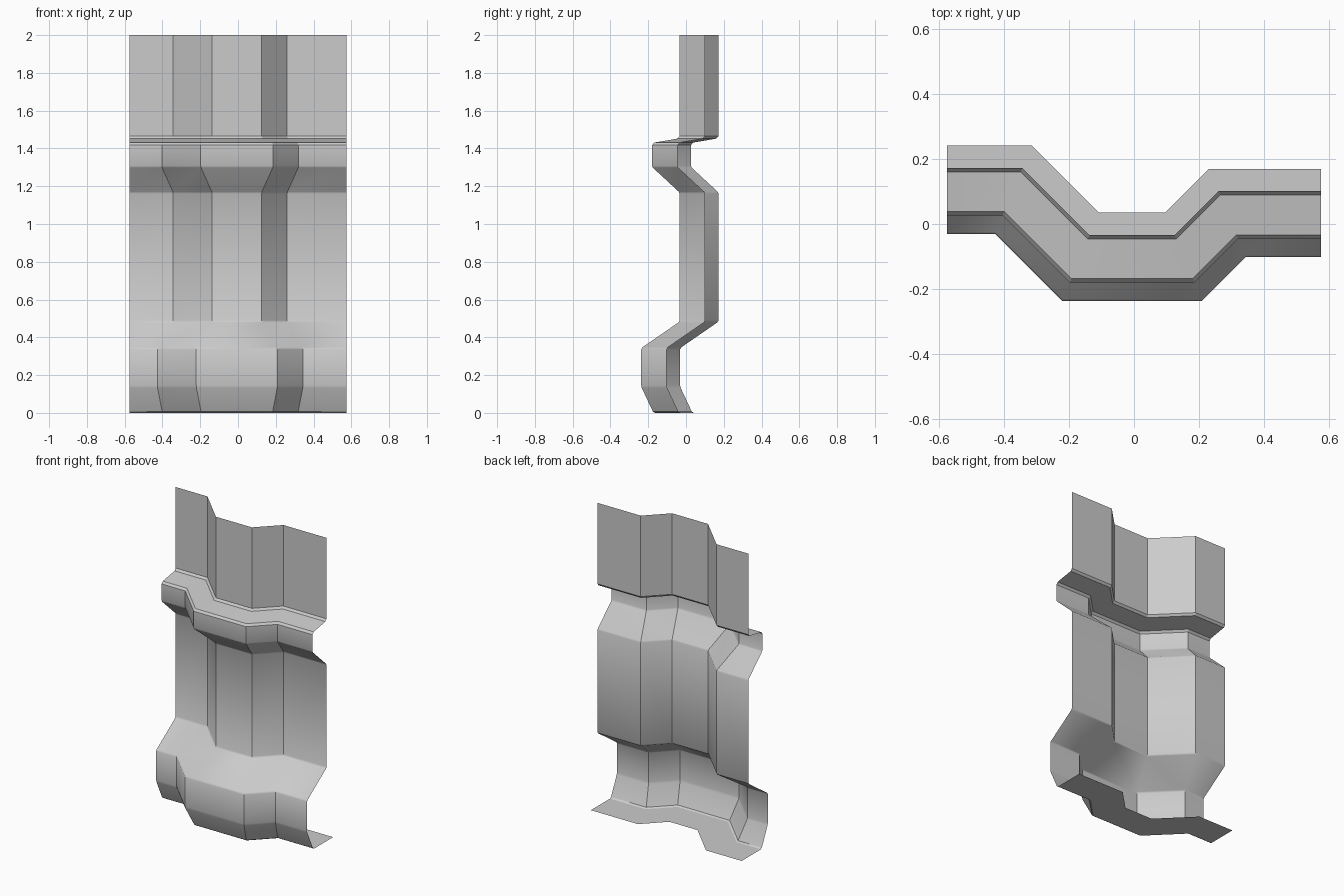
import bpy, bmesh, math
from mathutils import Vector

if "Cube" in bpy.data.objects:
    bpy.data.objects.remove(bpy.data.objects["Cube"])

# Plan path of the wall face (x, y), left to right
path = [Vector(p) for p in [(-0.575, 0.172), (-0.343, 0.172), (-0.137, -0.034),
                            (0.125, -0.034), (0.26, 0.101), (0.575, 0.101)]]
# Vertical moulding profile (forward offset, z), with a chamfer size per corner
profile = [((-0.069, 0.0), 0), ((0.138, 0.0), 0.008), ((0.203, 0.138), 0.007),
           ((0.203, 0.343), 0.007), ((0.0, 0.483), 0.007), ((0.0, 1.167), 0.006),
           ((0.146, 1.302), 0.006), ((0.146, 1.429), 0.012), ((0.0, 1.454), 0.012),
           ((0.0, 2.0), 0)]


def chamfer(points):
    out = []
    for i, (p, c) in enumerate(points):
        p = Vector(p)
        if c == 0:
            out.append(p)
            continue
        for j in (i - 1, i + 1):
            out.append(p + (Vector(points[j][0]) - p).normalized() * c)
    return out


def miters(pts):
    # Forward (-y side) mitre vector at each path point
    normals = []
    for a, b in zip(pts, pts[1:]):
        d = (b - a).normalized()
        normals.append(Vector((d.y, -d.x)))
    res = []
    for i in range(len(pts)):
        n0, n1 = normals[max(i - 1, 0)], normals[min(i, len(normals) - 1)]
        m = (n0 + n1).normalized()
        res.append(m / m.dot(n0))
    return res


# Sweep the profile along the path as one open sheet
bm = bmesh.new()
mit = miters(path)
rows = []
for off, z in chamfer(profile):
    rows.append([bm.verts.new((*(p + m * off), z)) for p, m in zip(path, mit)])
for r0, r1 in zip(rows, rows[1:]):
    for i in range(len(path) - 1):
        bm.faces.new((r0[i], r0[i + 1], r1[i + 1], r1[i]))
mesh = bpy.data.meshes.new("wall_panel")
bm.to_mesh(mesh)
bm.free()
wall = bpy.data.objects.new("wall_panel", mesh)
bpy.context.collection.objects.link(wall)
bpy.context.view_layer.objects.active = wall
wall.select_set(True)
bpy.ops.object.shade_smooth_by_angle(angle=math.radians(30))
